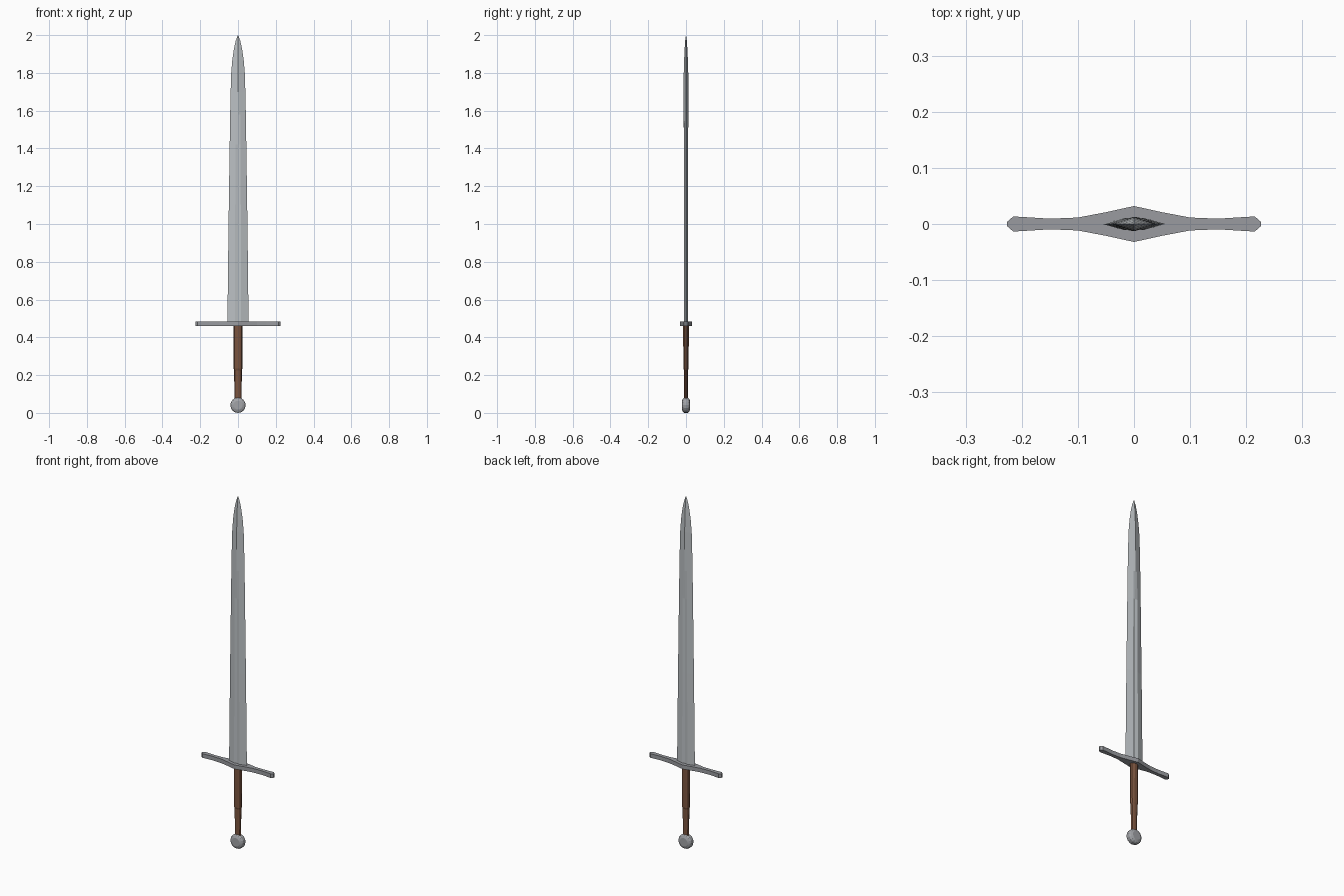
import bpy, bmesh
from math import sin, cos, pi

if "Cube" in bpy.data.objects:
    bpy.data.objects.remove(bpy.data.objects["Cube"])


def loft(name, rings, color=None):
    """Skin a stack of equal-length point rings and cap both ends."""
    bm = bmesh.new()
    loops = [[bm.verts.new(p) for p in ring] for ring in rings]
    for a, b in zip(loops, loops[1:]):
        for i in range(len(a)):
            j = (i + 1) % len(a)
            bm.faces.new((a[i], a[j], b[j], b[i]))
    bm.faces.new(loops[0][::-1])
    bm.faces.new(loops[-1])
    bmesh.ops.remove_doubles(bm, verts=bm.verts, dist=1e-5)
    bmesh.ops.recalc_face_normals(bm, faces=bm.faces)
    mesh = bpy.data.meshes.new(name)
    bm.to_mesh(mesh)
    bm.free()
    ob = bpy.data.objects.new(name, mesh)
    bpy.context.collection.objects.link(ob)
    if color:
        mat = bpy.data.materials.new(name)
        mat.diffuse_color = color
        mat.use_nodes = True
        mat.node_tree.nodes["Principled BSDF"].inputs["Base Color"].default_value = mat.diffuse_color
        mesh.materials.append(mat)
    return ob


def ellipse(rx, ry, z, n=10):
    return [(rx * cos(2 * pi * i / n), ry * sin(2 * pi * i / n), z) for i in range(n)]


# Blade: diamond section with a shallow fuller that fades out at z = 1.58
def blade_ring(z, w, shoulder, ridge):
    s = w * 0.3
    return [(w, 0, z), (s, shoulder, z), (0, ridge, z), (-s, shoulder, z),
            (-w, 0, z), (-s, -shoulder, z), (0, -ridge, z), (s, -shoulder, z)]


blade = [(0.475, 0.056, 0.011, 0.008), (1.0, 0.050, 0.011, 0.008),
         (1.42, 0.044, 0.0105, 0.008), (1.58, 0.0415, 0.0095, 0.013),
         (1.70, 0.039, 0.009, 0.0128), (1.80, 0.036, 0.0085, 0.012),
         (1.87, 0.030, 0.007, 0.010), (1.93, 0.021, 0.005, 0.007),
         (1.97, 0.012, 0.003, 0.0045), (2.0, 0.0008, 0.0003, 0.0004)]
loft("blade", [blade_ring(*b) for b in blade], (0.50, 0.53, 0.55, 1))

# Crossguard: flat bar, wide in the middle with flared ends
quarter = [(0.226, 0.004), (0.215, 0.0135), (0.15, 0.0095), (0.10, 0.0115),
           (0.05, 0.021)]
half = quarter + [(0, 0.032)] + [(-x, y) for x, y in reversed(quarter)]
outline = half + [(x, -y) for x, y in reversed(half) if x != 0 or y != 0.032]
outline.insert(len(half) + len(quarter), (0, -0.032))
loft("crossguard", [[(x, y, z) for x, y in outline] for z in (0.461, 0.484)],
     (0.32, 0.33, 0.35, 1))

# Grip: oval handle, thinner in its lower part
grip = [(0.07, 0.018, 0.010), (0.225, 0.021, 0.011), (0.235, 0.023, 0.0145),
        (0.38, 0.024, 0.0155), (0.465, 0.024, 0.0155)]
loft("grip", [ellipse(rx, ry, z) for z, rx, ry in grip], (0.20, 0.09, 0.05, 1))

# Pommel: upright bevelled disc, its axis along y
disc = [(-0.021, 0.024), (-0.016, 0.036), (-0.009, 0.0405),
        (0.009, 0.0405), (0.016, 0.036), (0.021, 0.024)]
loft("pommel", [[(r * cos(2 * pi * i / 16), y, 0.0405 + r * sin(2 * pi * i / 16))
                 for i in range(16)] for y, r in disc], (0.36, 0.37, 0.39, 1))
